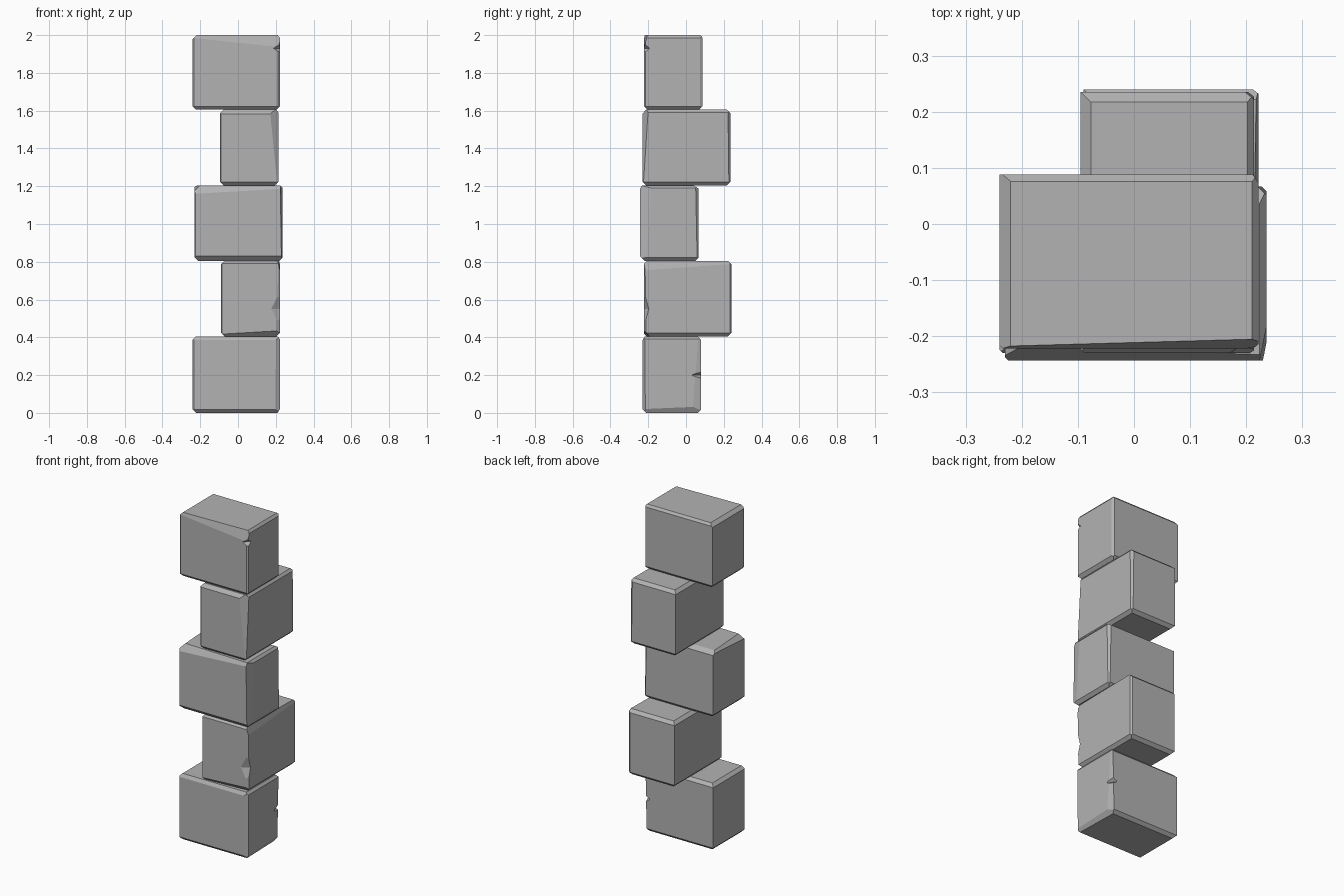
import bpy, bmesh
from mathutils import Vector, geometry

if "Cube" in bpy.data.objects:
    bpy.data.objects.remove(bpy.data.objects["Cube"], do_unlink=True)

stone = bpy.data.materials.new("stone grey")
stone.use_nodes = True
colour = (0.45, 0.45, 0.45, 1)
stone.diffuse_color = colour
stone.node_tree.nodes["Principled BSDF"].inputs["Base Color"].default_value = colour


def chamfer(bm, lo, hi, edge, a_low, b_low, a_high):
    """Slice one box edge, e.g. '-y+z'; setbacks run along its two axes and may taper."""
    sa, sb = (1 if edge[i] == "+" else -1 for i in (0, 2))
    a, b = "xyz".index(edge[1]), "xyz".index(edge[3])
    corner = lo.copy()
    for axis, sign in ((a, sa), (b, sb)):
        if sign > 0:
            corner[axis] = hi[axis]
    p, q, r = corner.copy(), corner.copy(), corner.copy()
    p[a] -= sa * a_low
    q[b] -= sb * b_low
    r[a] -= sa * a_high
    r[3 - a - b] = hi[3 - a - b]
    normal = geometry.normal(p, q, r)
    if normal.dot((lo + hi) / 2 - p) > 0:
        normal.negate()
    cut = bmesh.ops.bisect_plane(bm, geom=bm.verts[:] + bm.edges[:] + bm.faces[:],
                                 plane_co=p, plane_no=normal, clear_outer=True)
    rim = [e for e in cut["geom_cut"] if isinstance(e, bmesh.types.BMEdge)]
    bmesh.ops.holes_fill(bm, edges=rim, sides=0)


def mesh_object(name, bm):
    bmesh.ops.recalc_face_normals(bm, faces=bm.faces[:])
    mesh = bpy.data.meshes.new(name)
    bm.to_mesh(mesh)
    bm.free()
    mesh.materials.append(stone)
    obj = bpy.data.objects.new(name, mesh)
    bpy.context.collection.objects.link(obj)
    return obj


def block(name, lo, hi, edges, notch=None):
    lo, hi = Vector(lo), Vector(hi)
    bm = bmesh.new()
    bmesh.ops.create_cube(bm, size=1)
    bmesh.ops.scale(bm, vec=hi - lo, verts=bm.verts)
    bmesh.ops.translate(bm, vec=(lo + hi) / 2, verts=bm.verts)
    # Even worn edges, overridden where a block is chipped unevenly
    worn = {e: (.018, .018, .018) for e in ("-x-z", "+x-z", "-y-z", "+y-z", "-x+z", "+y+z")}
    worn.update({"+x+z": (.012, .015, .012), "-x-y": (.006, .006, .006)})
    worn.update(edges)
    for edge, setbacks in worn.items():
        chamfer(bm, lo, hi, edge, *setbacks)
    obj = mesh_object(name, bm)
    # Chip knocked out of a vertical edge with an octahedral cutter
    if notch:
        bm = bmesh.new()
        bmesh.ops.create_uvsphere(bm, u_segments=4, v_segments=2, radius=1)
        bmesh.ops.scale(bm, vec=notch[1], verts=bm.verts)
        bmesh.ops.translate(bm, vec=notch[0], verts=bm.verts)
        cutter = mesh_object("chip_cutter", bm)
        cutter.hide_render = True
        mod = obj.modifiers.new("chip", "BOOLEAN")
        mod.operation, mod.solver, mod.object = "DIFFERENCE", "EXACT", cutter
        bpy.context.view_layer.update()
        graph = bpy.context.evaluated_depsgraph_get()
        obj.data = bpy.data.meshes.new_from_object(obj.evaluated_get(graph))
        obj.modifiers.clear()
        bpy.data.objects.remove(cutter, do_unlink=True)
    for poly in obj.data.polygons:
        poly.use_smooth = False


# Stack from the ground up, alternating wide and deep blocks
block("bottom_block", (-.24, -.23, 0), (.222, .08, .405), {
    "-y+z": (.012, .02, .012), "+x-y": (.025, .015, .02),
    "+x+y": (.012, .045, .004), "+x-z": (.012, .02, .02)},
    ((.225, .085, .2), (.04, .06, .025)))

block("lower_middle_block", (-.09, -.222, .405), (.222, .24, .805), {
    "-y+z": (.015, .015, .015), "-y-z": (.012, .012, .03),
    "+x+z": (.012, .05, .004), "+x-y": (.02, .012, .008),
    "+x+y": (.01, .008, .01)},
    ((.225, -.225, .55), (.055, .03, .11)))

block("middle_block", (-.23, -.243, .805), (.236, .067, 1.205), {
    "-y+z": (.025, .045, .01), "-y-z": (.025, .025, .025),
    "+x-y": (.006, .03, .012), "+y+z": (.03, .018, .03),
    "+x+y": (.008, .008, .016), "-x+z": (.03, .03, .01)})

block("upper_middle_block", (-.095, -.23, 1.205), (.214, .235, 1.605), {
    "-y+z": (.018, .022, .018), "+x-y": (.006, .004, .045),
    "+x+y": (.01, .008, .016)})

block("top_block", (-.24, -.222, 1.605), (.222, .088, 2), {
    "-y+z": (.004, .015, .017), "-x+z": (.02, .02, .02),
    "+x-y": (.01, .008, .01), "+x+y": (.01, .015, .01),
    "+y+z": (.012, .014, .012)},
    ((.225, -.225, 1.93), (.04, .035, .03)))
